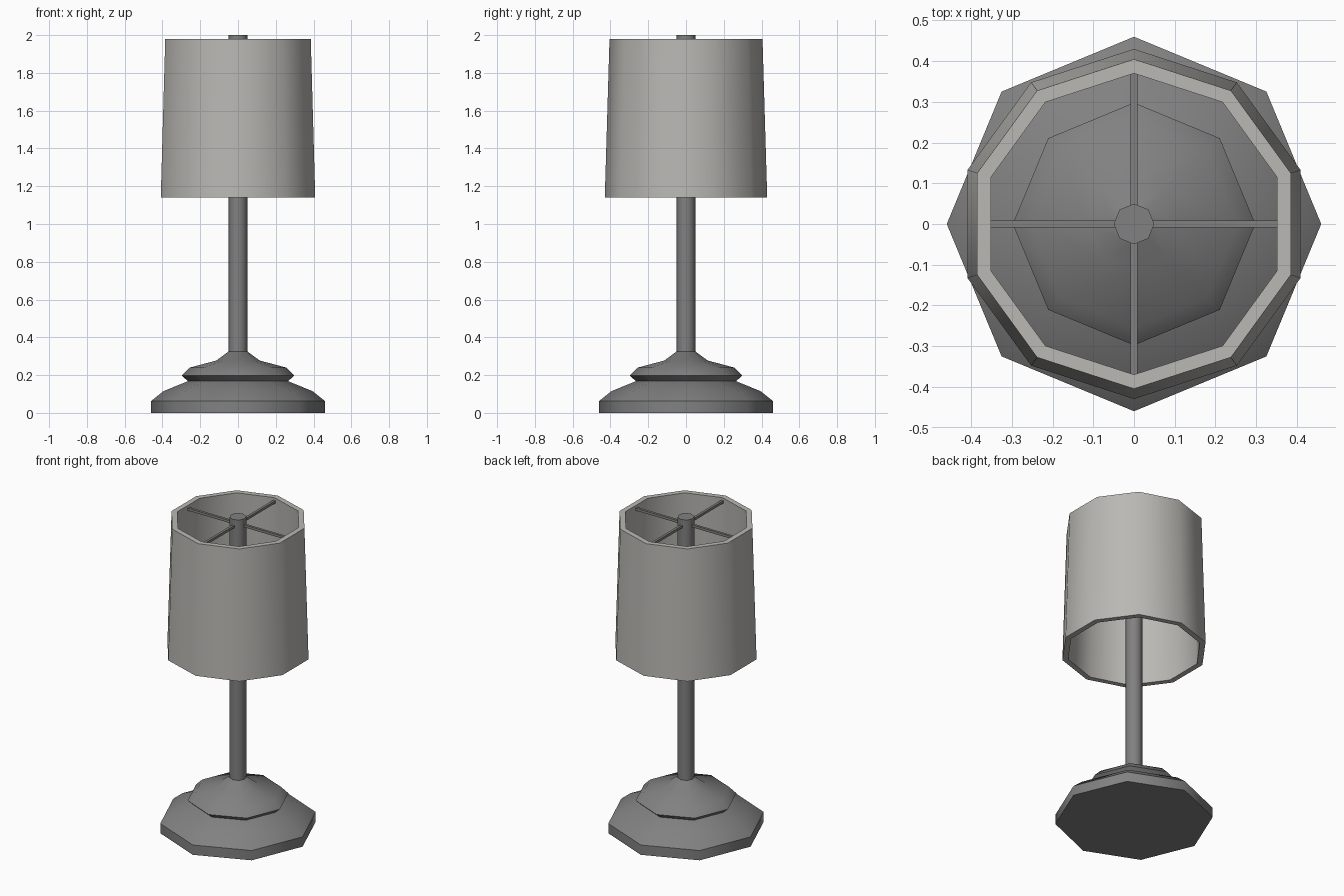
import bpy, bmesh
from math import cos, sin, pi, radians

if "Cube" in bpy.data.objects:
    bpy.data.objects.remove(bpy.data.objects["Cube"])


def material(name, rgb):
    m = bpy.data.materials.new(name)
    m.diffuse_color = (*rgb, 1)
    m.use_nodes = True
    m.node_tree.nodes["Principled BSDF"].inputs["Base Color"].default_value = m.diffuse_color
    return m


METAL = material("dark_metal", (0.22, 0.22, 0.22))
FABRIC = material("shade_fabric", (0.49, 0.48, 0.455))


def finish(name, bm, mat):
    bmesh.ops.recalc_face_normals(bm, faces=bm.faces)
    me = bpy.data.meshes.new(name)
    bm.to_mesh(me)
    bm.free()
    me.materials.append(mat)
    ob = bpy.data.objects.new(name, me)
    bpy.context.collection.objects.link(ob)
    return ob


def lathe(name, profile, sides, mat, start=0.0, closed=False):
    """Revolve (radius, z) points; cap the ends, or join them when closed."""
    bm = bmesh.new()
    rings = [[bm.verts.new((r * cos(start + 2 * pi * i / sides),
                            r * sin(start + 2 * pi * i / sides), z))
              for i in range(sides)] for r, z in profile]
    pairs = list(zip(rings, rings[1:]))
    if closed:
        pairs.append((rings[-1], rings[0]))
    else:
        bm.faces.new(rings[0])
        bm.faces.new(rings[-1])
    for a, b in pairs:
        for i in range(sides):
            j = (i + 1) % sides
            bm.faces.new((a[i], a[j], b[j], b[i]))
    ob = finish(name, bm, mat)
    bpy.ops.object.select_all(action='DESELECT')
    ob.select_set(True)
    bpy.context.view_layer.objects.active = ob
    bpy.ops.object.shade_smooth_by_angle(angle=radians(47))
    return ob


def bar(name, size, z, mat):
    bm = bmesh.new()
    bmesh.ops.create_cube(bm, size=1)
    bmesh.ops.scale(bm, vec=size, verts=bm.verts)
    bmesh.ops.translate(bm, vec=(0, 0, z), verts=bm.verts)
    return finish(name, bm, mat)


# Stepped octagonal foot
lathe("base", [(0.46, 0), (0.46, 0.063), (0.395, 0.115), (0.265, 0.168),
               (0.298, 0.197), (0.255, 0.24), (0.115, 0.277), (0.05, 0.325)],
      8, METAL)
# Pole
lathe("pole", [(0.05, 0.31), (0.05, 2.0)], 8, METAL)
# Hollow ten-sided shade
lathe("shade", [(0.43, 1.14), (0.405, 1.98), (0.37, 1.98), (0.395, 1.14)],
      10, FABRIC, start=pi / 2, closed=True)
# Crossed shade supports
bar("support_x", (0.71, 0.016, 0.016), 1.955, METAL)
bar("support_y", (0.016, 0.745, 0.016), 1.955, METAL)
